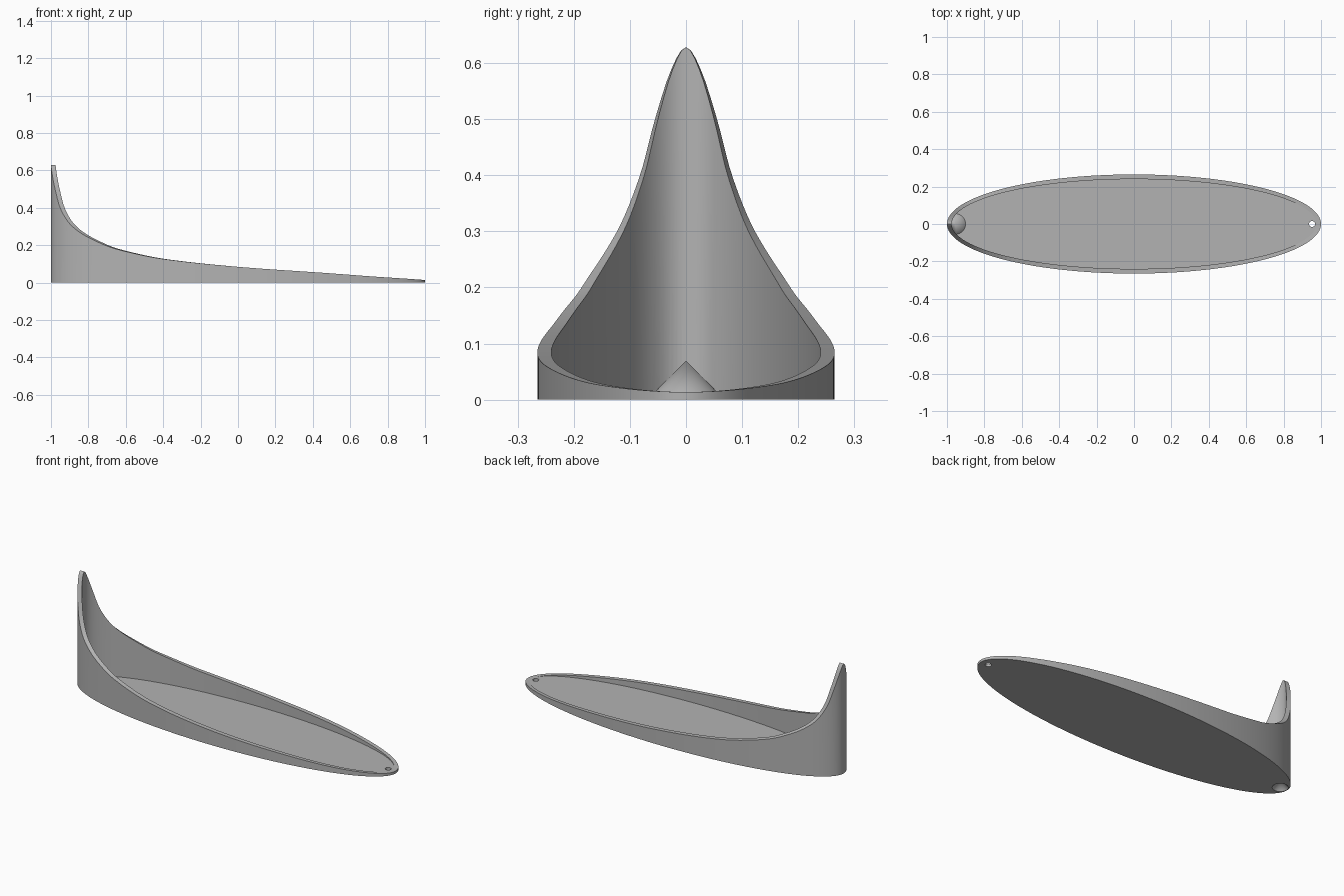
import bpy, bmesh
from math import sin, cos, pi, radians

if "Cube" in bpy.data.objects:
    bpy.data.objects.remove(bpy.data.objects["Cube"])

SEGMENTS = 192
FLOOR = 0.0135
OUTER, INNER = (1.0, 0.265), (0.975, 0.24)

grey = bpy.data.materials.new("plain grey")
grey.use_nodes = True
colour = (0.45, 0.45, 0.45, 1)
grey.diffuse_color = colour
grey.node_tree.nodes["Principled BSDF"].inputs["Base Color"].default_value = colour

# Rim height against the angle from the tall end
RIM = [(0, 0.628), (0.1, 0.588), (0.21, 0.5), (0.314, 0.4), (0.482, 0.3),
       (0.778, 0.2), (0.927, 0.166), (1.159, 0.126), (1.571, 0.084),
       (1.98, 0.056), (2.498, 0.027), (pi, 0.0135)]


def slope(i):
    if i in (0, len(RIM) - 1):
        return 0
    (a, p), (b, q) = RIM[i - 1], RIM[i + 1]
    return (q - p) / (b - a)


def rim_height(t):
    t = min(t, 2 * pi - t)
    i = max(k for k in range(len(RIM) - 1) if RIM[k][0] <= t)
    (a, p), (b, q) = RIM[i], RIM[i + 1]
    w, s = b - a, (t - a) / (b - a)
    return ((1 + 2 * s) * (1 - s) ** 2 * p + s * (1 - s) ** 2 * w * slope(i)
            + s * s * (3 - 2 * s) * q + s * s * (s - 1) * w * slope(i + 1))


def ring(bm, size, height):
    angles = [2 * pi * i / SEGMENTS for i in range(SEGMENTS)]
    return [bm.verts.new((-size[0] * cos(t), -size[1] * sin(t), height(t))) for t in angles]


def lofted(name, rings):
    """Closed solid through a list of (ellipse, height function) rings."""
    bm = bmesh.new()
    loops = [ring(bm, *r) for r in rings]
    for low, high in zip(loops, loops[1:]):
        for i in range(SEGMENTS):
            j = (i + 1) % SEGMENTS
            bm.faces.new((low[i], low[j], high[j], high[i]))
    bm.faces.new(loops[0][::-1])
    bm.faces.new(loops[-1])
    return finish(name, bm)


def cone(name, x, bottom, top, r_bottom, r_top):
    bm = bmesh.new()
    bmesh.ops.create_cone(bm, cap_ends=True, segments=48, radius1=r_bottom,
                          radius2=r_top, depth=top - bottom)
    bmesh.ops.translate(bm, verts=bm.verts, vec=(x, 0, (bottom + top) / 2))
    return finish(name, bm)


def finish(name, bm):
    bmesh.ops.recalc_face_normals(bm, faces=bm.faces)
    mesh = bpy.data.meshes.new(name)
    bm.to_mesh(mesh)
    bm.free()
    mesh.materials.append(grey)
    obj = bpy.data.objects.new(name, mesh)
    bpy.context.collection.objects.link(obj)
    return obj


def combine(target, tool, operation):
    mod = target.modifiers.new(operation, "BOOLEAN")
    mod.operation, mod.solver, mod.object = operation, "EXACT", tool
    bpy.context.view_layer.objects.active = target
    bpy.ops.object.modifier_apply(modifier=mod.name)
    bpy.data.objects.remove(tool)


# Oval tray with a sweeping wall
tray = lofted("oval_tray", [
    (OUTER, lambda t: 0),
    (OUTER, rim_height),
    (INNER, lambda t: max(rim_height(t), FLOOR + 0.0003)),
    (INNER, lambda t: FLOOR)])

# Hollow peg cone, trimmed so that it stays inside the wall
peg = cone("peg_cone", -0.956, 0.005, 0.069, 0.064, 0)
trim = lofted("peg_trim", [((0.988, 0.252), lambda t: -0.1), ((0.988, 0.252), lambda t: 0.2)])
combine(peg, trim, "INTERSECT")
combine(tray, peg, "UNION")
combine(tray, cone("peg_hollow", -0.956, -0.004, 0.048, 0.044, 0), "DIFFERENCE")

# Small drain hole at the low end
combine(tray, cone("drain_hole", 0.952, -0.1, 0.1, 0.016, 0.016), "DIFFERENCE")

bpy.ops.object.select_all(action="DESELECT")
tray.select_set(True)
bpy.context.view_layer.objects.active = tray
bpy.ops.object.shade_smooth_by_angle(angle=radians(30))
